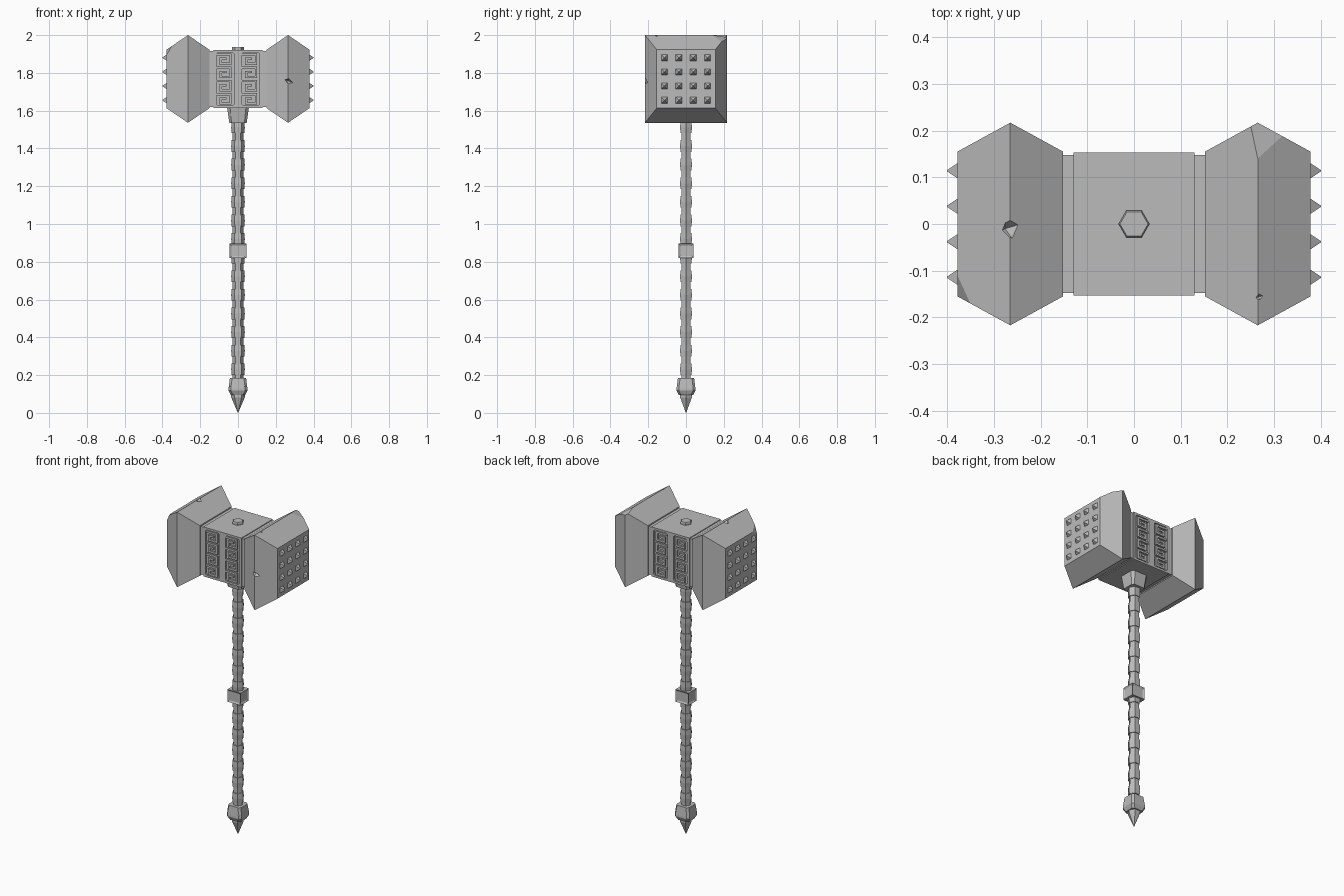
import bpy, bmesh, math
from mathutils import Vector, Matrix

if "Cube" in bpy.data.objects:
    bpy.data.objects.remove(bpy.data.objects["Cube"], do_unlink=True)

steel = bpy.data.materials.new("grey_steel")
steel.use_nodes = True
GREY = (0.5, 0.5, 0.5, 1)
steel.diffuse_color = GREY
steel.node_tree.nodes["Principled BSDF"].inputs["Base Color"].default_value = GREY

MID = 1.768  # height of the head's axis


def finish(bm, name):
    bmesh.ops.recalc_face_normals(bm, faces=bm.faces[:])
    mesh = bpy.data.meshes.new(name)
    bm.to_mesh(mesh)
    bm.free()
    mesh.materials.append(steel)
    ob = bpy.data.objects.new(name, mesh)
    bpy.context.collection.objects.link(ob)
    return ob


def add_box(bm, centre, size):
    mat = Matrix.Translation(centre) @ Matrix.Diagonal((*size, 1))
    return bmesh.ops.create_cube(bm, size=1, matrix=mat)["verts"]


def add_loft(bm, rings):
    """Skin a list of closed point rings and cap both ends."""
    rows = [[bm.verts.new(p) for p in ring] for ring in rings]
    n = len(rows[0])
    for a, b in zip(rows, rows[1:]):
        for i in range(n):
            j = (i + 1) % n
            bm.faces.new((a[i], a[j], b[j], b[i]))
    bm.faces.new(rows[0])
    bm.faces.new(rows[-1])


def polygon(r, z, sides=6, turn=0.0):
    return [(r * math.cos(turn + math.tau * i / sides),
             r * math.sin(turn + math.tau * i / sides), z) for i in range(sides)]


def chamfered_square(h, z, c):
    k = h - c
    return [(h, -k, z), (h, k, z), (k, h, z), (-k, h, z),
            (-h, k, z), (-h, -k, z), (-k, -h, z), (k, -h, z)]


def head_ring(x, hy, hz):
    return [(x, sy * hy, MID + sz * hz)
            for sy, sz in ((-1, -1), (1, -1), (1, 1), (-1, 1))]


def carve(ob, cutter):
    """Subtract the cutter from the part, then discard the cutter."""
    cutter.hide_render = True
    mod = ob.modifiers.new("carve", "BOOLEAN")
    mod.operation, mod.solver, mod.object = "DIFFERENCE", "EXACT", cutter
    graph = bpy.context.evaluated_depsgraph_get()
    mesh = bpy.data.meshes.new_from_object(ob.evaluated_get(graph))
    ob.modifiers.clear()
    ob.data = mesh
    bpy.data.objects.remove(cutter, do_unlink=True)


def chips(spots):
    """Small diamond cutters for battle damage: (centre, size, tilt)."""
    bm = bmesh.new()
    for centre, size, tilt in spots:
        mat = (Matrix.Translation(centre) @ Matrix.Rotation(tilt, 4, "Y")
               @ Matrix.Rotation(tilt, 4, "Z") @ Matrix.Diagonal((*size, 1)))
        bmesh.ops.create_uvsphere(bm, u_segments=4, v_segments=2, radius=1, matrix=mat)
    return finish(bm, "chip_cutter")


def slice_corner(bm, corner, points):
    """Cut a corner off along the plane through three points."""
    a, b, c = map(Vector, points)
    normal = (b - a).cross(c - a)
    if normal.dot(Vector(corner) - a) < 0:
        normal.negate()
    cut = bmesh.ops.bisect_plane(bm, geom=bm.verts[:] + bm.edges[:] + bm.faces[:],
                                 plane_co=a, plane_no=normal, clear_outer=True)
    edges = [e for e in cut["geom_cut"] if isinstance(e, bmesh.types.BMEdge)]
    bmesh.ops.holes_fill(bm, edges=edges)


# Two flared striking heads with damaged corners
damage = {
    "left": ((.265, .217, 2.0),
             ((.265, .14, 2.0), (.25, .209, 1.99), (.315, .19, 1.965)),
             [((.268, -.217, 1.757), (.035, .03, .014), .35),
              ((.27, -.156, 2.0), (.014, .008, .012), .3)]),
    "right": ((-.378, -.155, 1.92),
              ((-.378, -.11, 1.923), (-.35, -.17, 1.943), (-.378, -.155, 1.895)),
              [((-.268, -.01, 2.0), (.028, .022, .024), .35)]),
}
for sign, side in ((1, "left"), (-1, "right")):
    corner, plane, spots = damage[side]
    bm = bmesh.new()
    add_loft(bm, [head_ring(sign * x, hy, hz) for x, hy, hz in
                  ((.152, .155, .155), (.265, .217, .232), (.378, .155, .155))])
    slice_corner(bm, corner, plane)
    head = finish(bm, side + "_striking_head")
    carve(head, chips(spots))

    # Four by four grid of pyramid studs on the striking face
    bm = bmesh.new()
    for row in range(4):
        for col in range(4):
            y, z = (col - 1.5) * .076, MID + (row - 1.5) * .075
            base = [(sign * .374, y + a * .019, z + b * .019)
                    for a, b in ((-1, -1), (1, -1), (1, 1), (-1, 1))]
            tip = [(sign * .4, y + (p[1] - y) * .08, z + (p[2] - z) * .08) for p in base]
            add_loft(bm, [base, tip])
    finish(bm, side + "_face_studs")

    # Recessed neck between the block and the head
    bm = bmesh.new()
    add_box(bm, (sign * .14, 0, MID), (.036, .296, .296))
    finish(bm, side + "_neck")

# Centre block with sunken panels on front and back
PANEL_W, PANEL_H, DEPTH = .095, .28, .01
bm = bmesh.new()
add_box(bm, (0, 0, MID), (.26, .306, .306))
block = finish(bm, "centre_block")
bm = bmesh.new()
for sx in (-1, 1):
    for sy in (-1, 1):
        verts = add_box(bm, (sx * .0675, sy * .153, MID), (PANEL_W, DEPTH * 2, PANEL_H))
        upright = [e for e in {e for v in verts for e in v.link_edges}
                   if abs(e.verts[0].co.y - e.verts[1].co.y) > DEPTH]
        bmesh.ops.bevel(bm, geom=upright, offset=.008, segments=1, affect="EDGES")
carve(block, finish(bm, "panel_cutter"))

# Raised square-spiral key ornament in each panel
KEY = ((0, .85), (.85, .85), (.85, .15), (.2, .15), (.2, .52), (.52, .52))
BAR = .012
bm = bmesh.new()
for sx in (-1, 1):
    for sy in (-1, 1):
        for k in range(4):
            x0, z0 = sx * .0675 - PANEL_W / 2, MID - PANEL_H / 2 + k * PANEL_H / 4
            pts = [(x0 + .008 + u * (PANEL_W - .016), z0 + v * PANEL_H / 4) for u, v in KEY]
            for (xa, za), (xb, zb) in zip(pts, pts[1:]):
                add_box(bm, ((xa + xb) / 2, sy * .147, (za + zb) / 2),
                        (abs(xb - xa) + BAR, .012, abs(zb - za) + BAR))
finish(bm, "key_ornament")

# Hexagonal bolt on top
bm = bmesh.new()
add_loft(bm, [polygon(.033, 1.9), polygon(.033, 1.932), polygon(.03, 1.937)])
finish(bm, "top_bolt")

# Tapered socket under the head
bm = bmesh.new()
add_loft(bm, [chamfered_square(.046, 1.535, .012), chamfered_square(.058, 1.62, .016)])
socket = finish(bm, "handle_socket")
carve(socket, chips([((-.045, -.054, 1.57), (.014, .012, .018), .4)]))

# Hexagonal shaft with evenly spaced grip bands
bm = bmesh.new()
add_loft(bm, [polygon(.029, .16), polygon(.029, 1.56)])
finish(bm, "handle_shaft")
bm = bmesh.new()
for i in range(14):
    z = .2 + i * .0985
    add_loft(bm, [polygon(.034, z), polygon(.036, z + .03), polygon(.034, z + .062)])
finish(bm, "grip_bands")

# Square band at mid handle with inset sides
bm = bmesh.new()
add_box(bm, (0, 0, .858), (.09, .08, .076))
bm.normal_update()
sides = [f for f in bm.faces if abs(f.normal.z) < .5]
bmesh.ops.inset_individual(bm, faces=sides, thickness=.014, depth=-.006)
finish(bm, "middle_band")

# Pommel, flared then tucked in
bm = bmesh.new()
add_loft(bm, [chamfered_square(h, z, .012) for h, z in
              ((.038, .094), (.05, .118), (.05, .128), (.043, .185))])
pommel = finish(bm, "pommel")
carve(pommel, chips([((.042, -.05, .14), (.014, .01, .01), .3),
                     ((-.05, -.04, .14), (.01, .014, .01), .3)]))

# Pointed spike at the bottom
bm = bmesh.new()
add_loft(bm, [polygon(.001, 0), polygon(.036, .082), polygon(.036, .1)])
finish(bm, "pommel_spike")
